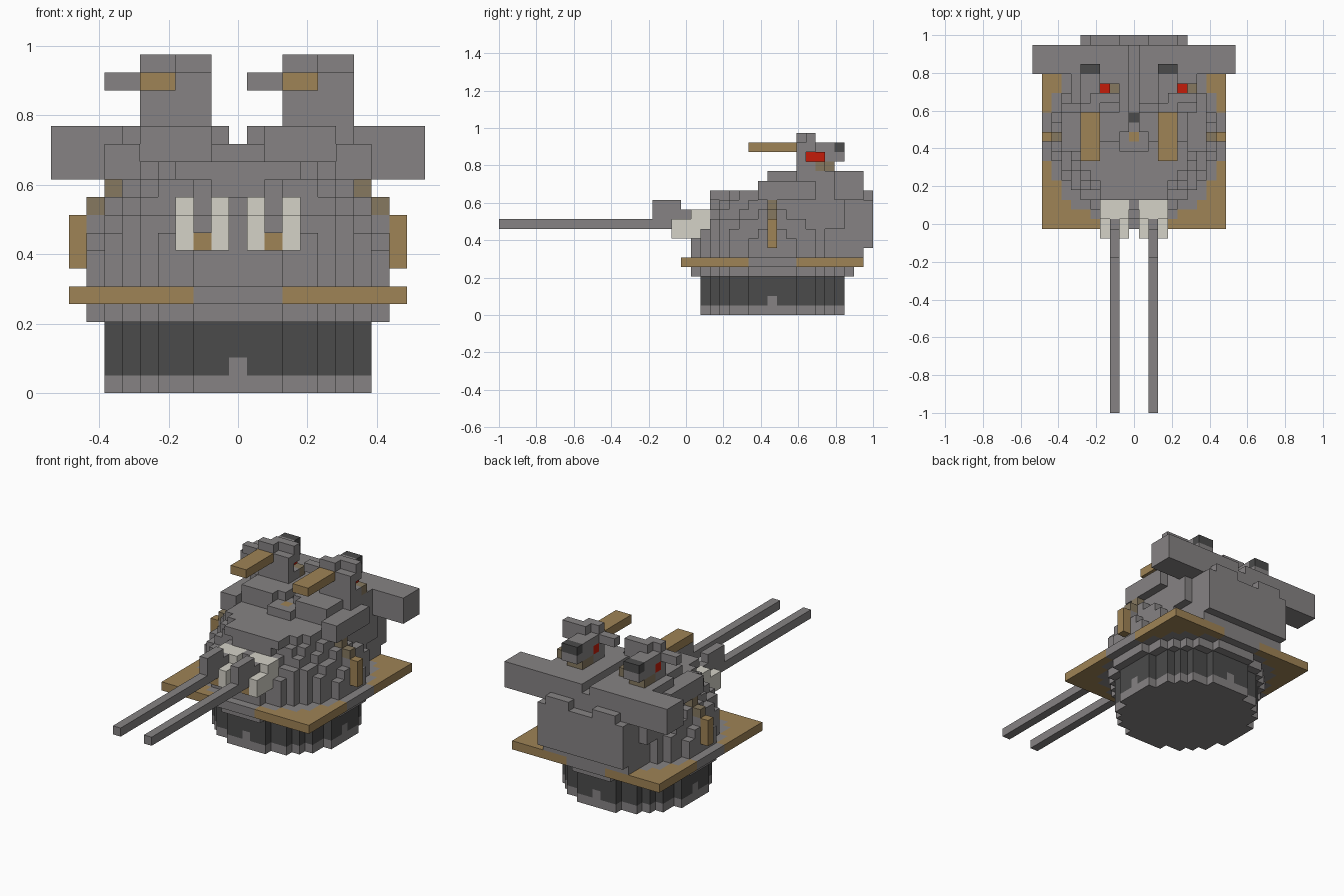
import bpy
import bmesh
from mathutils import Vector

UNIT = 2 / 39      # edge length of one block
CENTRE = 9         # row on which the round layers are centred

cube = bpy.data.objects.get("Cube")
if cube:
    bpy.data.objects.remove(cube)


def make_material(name, colour):
    material = bpy.data.materials.new(name)
    material.use_nodes = True
    material.diffuse_color = (*colour, 1)
    shader = material.node_tree.nodes["Principled BSDF"]
    shader.inputs["Base Color"].default_value = (*colour, 1)
    return material


materials = {
    "grey": make_material("steel_grey", (0.238, 0.226, 0.229)),
    "dark": make_material("dark_grey", (0.07, 0.07, 0.07)),
    "tan": make_material("tan_plate", (0.345, 0.228, 0.092)),
    "brown": make_material("dull_brown", (0.24, 0.19, 0.115)),
    "white": make_material("pale_canvas", (0.66, 0.645, 0.575)),
    "red": make_material("signal_red", (0.55, 0.012, 0.003)),
}

# Every block belongs to one part and one colour; later blocks replace earlier ones
grid = {}


def box(part, colour, xs, ys, zs):
    """Fill an inclusive range of blocks."""
    for i in range(xs[0], xs[1] + 1):
        for j in range(ys[0], ys[1] + 1):
            for k in range(zs[0], zs[1] + 1):
                grid[i, j, k] = (part, colour)


def pair(part, colour, xs, ys, zs):
    """Fill a range and its mirror image."""
    box(part, colour, xs, ys, zs)
    box(part, colour, (-xs[1], -xs[0]), ys, zs)


def disc(part, colour, radius, layer, front=-10):
    """Fill a round layer, optionally cut flat at the front."""
    reach = int(radius) + 1
    for i in range(-reach, reach + 1):
        for j in range(-reach, reach + 1):
            if i * i + j * j <= radius * radius and j >= front:
                grid[i, j + CENTRE, layer] = (part, colour)


# Rotating base with a dark band and four notches
disc("turret_base", "grey", 7.3, 0)
for layer in (1, 2, 3):
    disc("turret_base", "dark", 7.3, layer)
for i, j in ((0, 2), (0, 16), (-7, 9), (7, 9)):
    grid[i, j, 1] = ("turret_base", "grey")

# Square deck: tan corners around a round centre
disc("deck", "grey", 8.3, 4)
box("deck", "tan", (-9, 9), (0, 18), (5, 5))
disc("deck", "grey", 9.3, 5)

# Stepped armoured dome
for layer, radius in enumerate((8.3, 8.3, 8.1, 8, 7.1, 6.6, 6.3), start=6):
    disc("armour_dome", "grey", radius, layer)
box("armour_dome", "grey", (-3, 3), (3, 6), (12, 12))
disc("armour_dome", "grey", 6.4, 13, front=0)
box("armour_dome", "grey", (-1, 1), (8, 8), (13, 13))
disc("armour_dome", "grey", 5.4, 14, front=0)
pair("shoulder", "grey", (6, 7), (8, 13), (12, 13))

# Rear housing, stepped in towards the back, and overhanging bustle
box("rear_housing", "grey", (-5, 5), (12, 18), (6, 14))
pair("rear_housing", "grey", (6, 6), (12, 16), (9, 14))
box("bustle", "grey", (-5, 5), (19, 19), (7, 11))
pair("bustle", "grey", (2, 4), (19, 19), (12, 12))

# Rangefinder beam across the back
box("rangefinder", "grey", (-10, 10), (16, 18), (12, 14))

# Open slot along the roof, with hatch markers
for j in range(CENTRE, 20):
    grid.pop((0, j, 14), None)
pair("roof_step", "grey", (1, 1), (10, 11), (14, 14))
for i in (-1, 1):
    grid.pop((i, 9, 14), None)
grid[0, 9, 13] = ("roof_hatch", "tan")
grid[0, 11, 13] = ("roof_hatch", "dark")

# Side ladders climbing the dome
pair("side_ladder", "tan", (9, 9), (9, 9), (7, 9))
pair("side_ladder", "brown", (8, 8), (9, 9), (10, 10))
pair("side_ladder", "brown", (7, 7), (9, 9), (11, 11))

# Twin guns in stepped canvas mantlets
pair("mantlet", "white", (1, 3), (-1, 2), (8, 9))
pair("mantlet", "white", (1, 3), (1, 2), (10, 10))
pair("mantlet", "tan", (2, 2), (-1, 1), (8, 8))
pair("gun_barrel", "grey", (2, 2), (-19, 0), (9, 9))
pair("recoil_block", "grey", (2, 2), (-3, 0), (10, 10))
pair("recoil_block", "grey", (2, 2), (-3, -1), (11, 11))

# Two identical sight towers
for part, x in (("right_sight", -5), ("left_sight", 3)):
    box(part, "grey", (x, x + 3), (12, 12), (15, 17))
    box(part, "grey", (x, x + 3), (13, 13), (15, 15))
    box(part, "grey", (x, x + 3), (13, 13), (17, 17))
    box(part, "grey", (x, x + 1), (14, 16), (16, 17))
    box(part, "grey", (x, x + 1), (12, 12), (18, 18))
    box(part, "grey", (x + 1, x + 3), (13, 13), (18, 18))
    box(part, "grey", (x - 2, x - 1), (12, 12), (17, 17))
    box(part, "tan", (x, x + 1), (7, 11), (17, 17))
    box(part, "dark", (x, x + 1), (16, 16), (17, 17))
    box(part, "red", (x, x + 2), (13, 13), (16, 16))
    box(part, "red", (x + 2, x + 2), (14, 14), (16, 16))
    box(part, "brown", (x + 3, x + 3), (14, 14), (15, 15))
    box(part, "brown", (x, x + 1), (14, 15), (15, 15))


def build_part(part):
    """Turn the exposed sides of a part's blocks into a mesh object."""
    bm = bmesh.new()
    names = list(materials)
    corners = {}

    def corner(point):
        key = tuple(round(2 * c) for c in point)
        if key not in corners:
            corners[key] = bm.verts.new((point + Vector((0, 0, 0.5))) * UNIT)
        return corners[key]

    for cell, (owner, colour) in grid.items():
        if owner != part:
            continue
        for axis in range(3):
            for sign in (-1, 1):
                normal = Vector((0, 0, 0))
                normal[axis] = sign
                beside = tuple(int(c + n) for c, n in zip(cell, normal))
                if beside in grid:
                    continue
                u = Vector((0, 0, 0))
                u[(axis + 1) % 3] = 0.5
                v = normal.cross(u)
                middle = Vector(cell) + normal / 2
                ring = (middle - u - v, middle + u - v, middle + u + v, middle - u + v)
                face = bm.faces.new([corner(p) for p in ring])
                face.material_index = names.index(colour)
    # Merge flat neighbours of the same colour
    bmesh.ops.dissolve_limit(bm, angle_limit=0.01, verts=bm.verts, edges=bm.edges,
                             delimit={"MATERIAL"})
    mesh = bpy.data.meshes.new(part)
    bm.to_mesh(mesh)
    bm.free()
    for material in materials.values():
        mesh.materials.append(material)
    bpy.context.collection.objects.link(bpy.data.objects.new(part, mesh))


for part in sorted({owner for owner, colour in grid.values()}):
    build_part(part)
